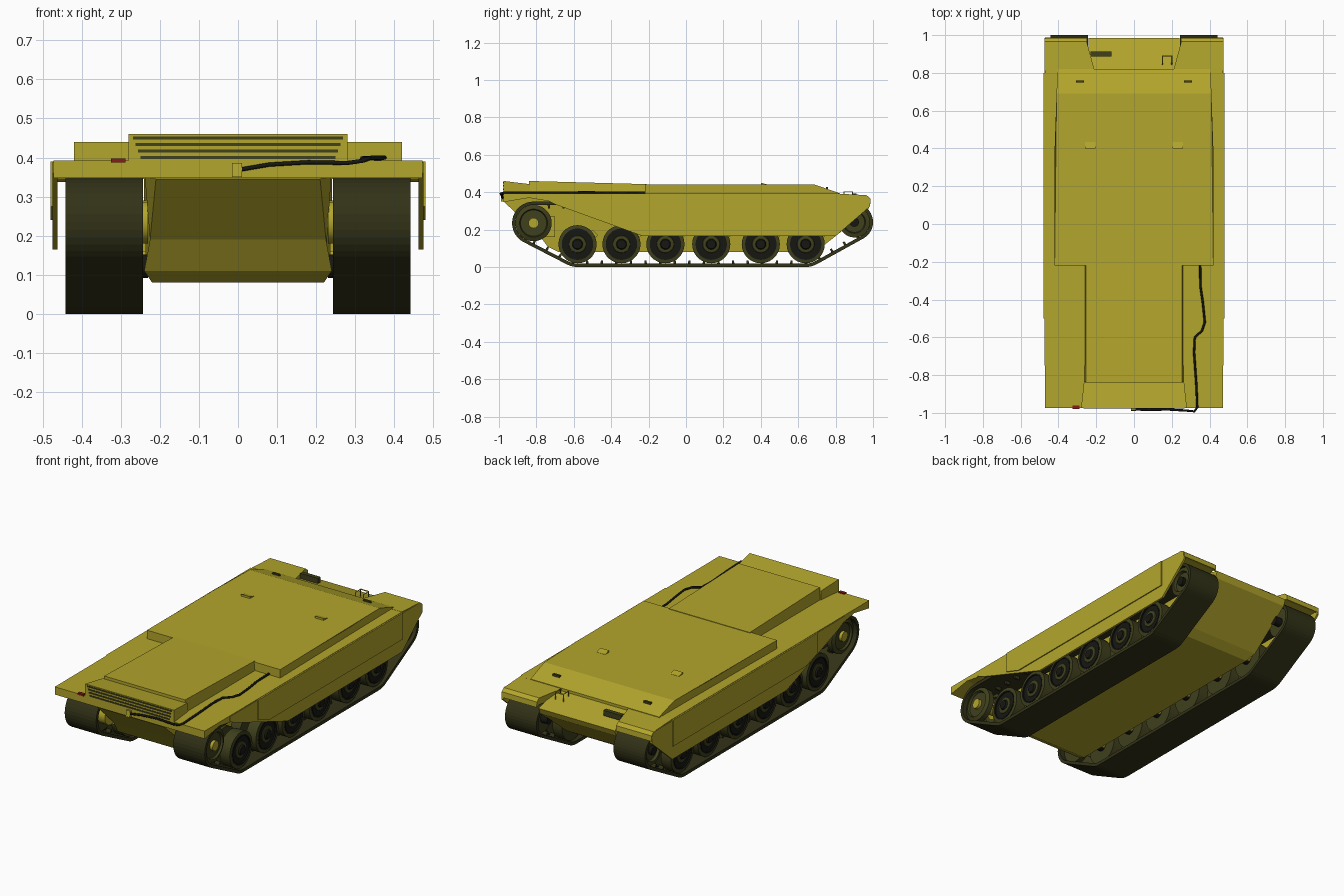
import bpy, bmesh, math
from mathutils import Vector

if "Cube" in bpy.data.objects:
    bpy.data.objects.remove(bpy.data.objects["Cube"])


def mat(name, r, g, b):
    m = bpy.data.materials.new(name)
    m.diffuse_color = (r, g, b, 1)
    m.use_nodes = True
    m.node_tree.nodes["Principled BSDF"].inputs["Base Color"].default_value = m.diffuse_color
    return m


OLIVE = mat("olive_paint", .45, .38, .025)
DARK = mat("dark_olive", .05, .05, .012)
TRACK = mat("track_metal", .032, .032, .009)
BLACK = mat("black_rubber", .008, .008, .006)
RED = mat("red_lamp", .25, .01, .01)


def finish(bm, name, m, smooth=False):
    bmesh.ops.recalc_face_normals(bm, faces=bm.faces)
    me = bpy.data.meshes.new(name)
    bm.to_mesh(me)
    bm.free()
    me.materials.append(m)
    ob = bpy.data.objects.new(name, me)
    bpy.context.collection.objects.link(ob)
    if smooth:
        bpy.context.view_layer.objects.active = ob
        ob.select_set(True)
        bpy.ops.object.shade_smooth_by_angle(angle=math.radians(35))
        ob.select_set(False)
    return ob


def prism(name, pts, m=OLIVE, s=1):
    """Side profile of (y, z, x0, x1) points, joined across x."""
    bm = bmesh.new()
    a = [bm.verts.new((s * p[2], p[0], p[1])) for p in pts]
    b = [bm.verts.new((s * p[3], p[0], p[1])) for p in pts]
    bm.faces.new(a)
    bm.faces.new(b)
    for i in range(len(pts)):
        j = (i + 1) % len(pts)
        bm.faces.new((a[i], a[j], b[j], b[i]))
    return finish(bm, name, m)


def centred(name, pts, m=OLIVE):
    return prism(name, [(y, z, -w, w) for y, z, w in pts], m)


def flat(name, pts, x0, x1, m=OLIVE, s=1):
    return prism(name, [(y, z, x0, x1) for y, z in pts], m, s)


def box(name, x0, x1, y0, y1, z0, z1, m=OLIVE, s=1):
    return flat(name, [(y0, z0), (y1, z0), (y1, z1), (y0, z1)], x0, x1, m, s)


def lathe(name, prof, y, z, m, s=1, n=28):
    """Spin a profile of (radius, x) about an axle parallel to x."""
    bm = bmesh.new()
    rings = [[bm.verts.new((s * x, y + r * math.cos(t * math.tau / n), z + r * math.sin(t * math.tau / n)))
              for t in range(n)] for r, x in prof]
    for a, b in zip(rings, rings[1:]):
        for i in range(n):
            j = (i + 1) % n
            bm.faces.new((a[i], a[j], b[j], b[i]))
    bm.faces.new(rings[0])
    bm.faces.new(rings[-1])
    return finish(bm, name, m, True)


def tube(name, pts, r, m):
    cu = bpy.data.curves.new(name, 'CURVE')
    cu.dimensions = '3D'
    cu.bevel_depth, cu.bevel_resolution, cu.use_fill_caps = r, 1, True
    sp = cu.splines.new('POLY')
    sp.points.add(len(pts) - 1)
    for p, co in zip(sp.points, pts):
        p.co = (*co, 1)
    cu.materials.append(m)
    ob = bpy.data.objects.new(name, cu)
    bpy.context.collection.objects.link(ob)


# Hull body, wide deck slab, raised decks
centred("lower_hull", [(-.97, .345, .21), (-.97, .37, .24), (.80, .385, .24), (.985, .335, .24), (.97, .30, .24),
                       (.73, .11, .24), (.68, .08, .22), (-.68, .08, .22), (-.74, .11, .24), (-.80, .19, .225)])
centred("deck_slab", [(-.975, .348, .472), (-.975, .392, .472), (.82, .392, .472), (.82, .355, .472),
                      (-.75, .355, .472), (-.84, .370, .472), (-.96, .350, .472)])
centred("main_deck", [(-.22, .37, .42), (-.22, .44, .42), (.40, .44, .42), (.69, .44, .41),
                      (.82, .395, .405), (.82, .37, .405)])
centred("engine_deck", [(-.84, .38, .262), (-.84, .46, .255), (-.21, .443, .255), (-.21, .38, .262)])
centred("grille_block", [(-.975, .385, .28), (-.975, .46, .28), (-.835, .443, .265), (-.835, .385, .265)])
for i in range(4):
    z, w = .400 + .0167 * i, .25 + .006 * i
    box("grille_slot", -w, w, -.978, -.970, z - .004, z + .004, DARK)

# Track outline: hull of circles around all wheels
WHEELS = [-.58, -.345, -.11, .135, .40, .64]
circles = [(-.815, .235, .115), (.9, .24, .10)] + [(y, .125, .125) for y in WHEELS]
cloud = sorted({(round(y + r * math.cos(t * math.tau / 36), 5), round(z + r * math.sin(t * math.tau / 36), 5))
                for y, z, r in circles for t in range(36)})


def half(points):
    h = []
    for p in points:
        while len(h) > 1 and ((h[-1][0] - h[-2][0]) * (p[1] - h[-2][1])
                              - (h[-1][1] - h[-2][1]) * (p[0] - h[-2][0])) <= 1e-7:
            h.pop()
        h.append(p)
    return h[:-1]


outer = [Vector(p) for p in half(cloud) + half(cloud[::-1])]
N = len(outer)
inner = []
for i, p in enumerate(outer):
    t = (outer[(i + 1) % N] - outer[i - 1]).normalized()
    inner.append(p + Vector((-t.y, t.x)) * .018)


def track(s):
    bm = bmesh.new()
    loops = [[bm.verts.new((s * x, p.x, p.y)) for p in pts]
             for x, pts in ((.243, outer), (.441, outer), (.441, inner), (.243, inner))]
    for k in range(4):
        a, b = loops[k], loops[(k + 1) % 4]
        for i in range(N):
            j = (i + 1) % N
            bm.faces.new((a[i], a[j], b[j], b[i]))
    finish(bm, "track_belt", TRACK)
    # Guide teeth along the inside of the belt
    carry = 0
    for i in range(N):
        a, b = inner[i], inner[(i + 1) % N]
        d = b - a
        length = d.length
        d.normalize()
        nrm = Vector((-d.y, d.x))
        while carry < length:
            c = a + d * carry
            q = [c - d * .007, c + d * .007, c + d * .005 + nrm * .018, c - d * .005 + nrm * .018]
            flat("track_tooth", [tuple(v) for v in q], .328, .357, TRACK, s)
            carry += .078
        carry -= length


for s in (-1, 1):
    track(s)
    # Road wheels: paired discs, axle arm and hub cap
    for y in WHEELS:
        lathe("road_wheel_outer", [(.03, .362), (.102, .362), (.102, .425), (.082, .428), (.078, .415),
                                   (.055, .408), (.045, .425), (.03, .428)], y, .122, DARK, s)
        lathe("wheel_groove", [(.084, .422), (.084, .4295), (.077, .4295), (.077, .412)], y, .122, BLACK, s)
        lathe("road_wheel_inner", [(.03, .262), (.102, .262), (.102, .322), (.03, .322)], y, .122, DARK, s)
        lathe("wheel_hub", [(.03, .23), (.03, .425), (.024, .437)], y, .122, BLACK, s, 16)
        flat("suspension_arm", [(y - .02, .10), (y + .02, .10), (y + .11, .17), (y + .08, .20)], .235, .258, OLIVE, s)
    # Drive sprocket with teeth and final drive, then idler
    for x in (.275, .385):
        lathe("drive_sprocket", [(.03, x), (.097, x), (.097, x + .03), (.075, x + .04),
                                 (.07, x + .028), (.03, x + .028)], -.815, .235, DARK, s)
    lathe("sprocket_hub", [(.055, .23), (.055, .30), (.028, .31), (.028, .43)], -.815, .235, OLIVE, s, 16)
    box("drive_bracket", .235, .27, -.77, -.70, .16, .27, OLIVE, s)
    for x in (.27, .365):
        lathe("idler_wheel", [(.025, x), (.082, x), (.082, x + .055), (.06, x + .06),
                              (.055, x + .045), (.025, x + .045)], .9, .24, DARK, s)
    lathe("idler_hub", [(.025, .23), (.025, .43)], .9, .24, BLACK, s, 16)

    # Front fender, side skirt with outer armour panel
    prism("front_fender", [(.80, .393, .205, .472), (.965, .384, .25, .472), (.985, .368, .25, .472),
                           (.988, .338, .25, .472), (.965, .345, .25, .472), (.80, .345, .215, .472)], OLIVE, s)
    flat("side_skirt", [(-.75, .36), (-.70, .335), (-.23, .165), (.80, .165), (.985, .325),
                        (.98, .37), (.96, .384), (-.75, .388)], .462, .474, OLIVE, s)
    flat("skirt_panel", [(-.50, .275), (-.40, .24), (.80, .24), (.80, .39), (-.50, .39)], .472, .480, OLIVE, s)
    # Rear deck lifting eyes and wedge blocks
    box("tow_loop", .265, .308, .748, .760, .405, .428, DARK, s)
    flat("deck_wedge", [(.40, .438), (.435, .438), (.435, .441), (.40, .451)], .205, .26, OLIVE, s)

# Glacis headlamp and wire bracket
box("headlamp_bar", -.23, -.118, .888, .912, .362, .392, DARK)
for x in (.15, .20):
    tube("lamp_guard", [(x, .89, .36), (x, .89, .402), (x, .845, .402), (x, .845, .375)], .003, OLIVE)
tube("lamp_guard_bar", [(.15, .89, .402), (.20, .89, .402)], .003, OLIVE)

# Tail lamp, tow tag and cable
box("tail_lamp", -.325, -.288, -.979, -.96, .387, .398, RED)
flat("tow_tag", [(-.99, .35), (-.97, .35), (-.97, .386), (-.985, .386)], -.015, .01)
tube("tow_cable", [(.01, -.982, .37), (.08, -.984, .382), (.18, -.982, .388), (.28, -.988, .386), (.32, -.992, .392),
                   (.335, -.97, .398), (.33, -.85, .398), (.318, -.68, .398), (.322, -.60, .398), (.36, -.565, .400),
                   (.375, -.52, .400), (.365, -.42, .398), (.352, -.33, .398), (.35, -.22, .398)], .006, BLACK)
